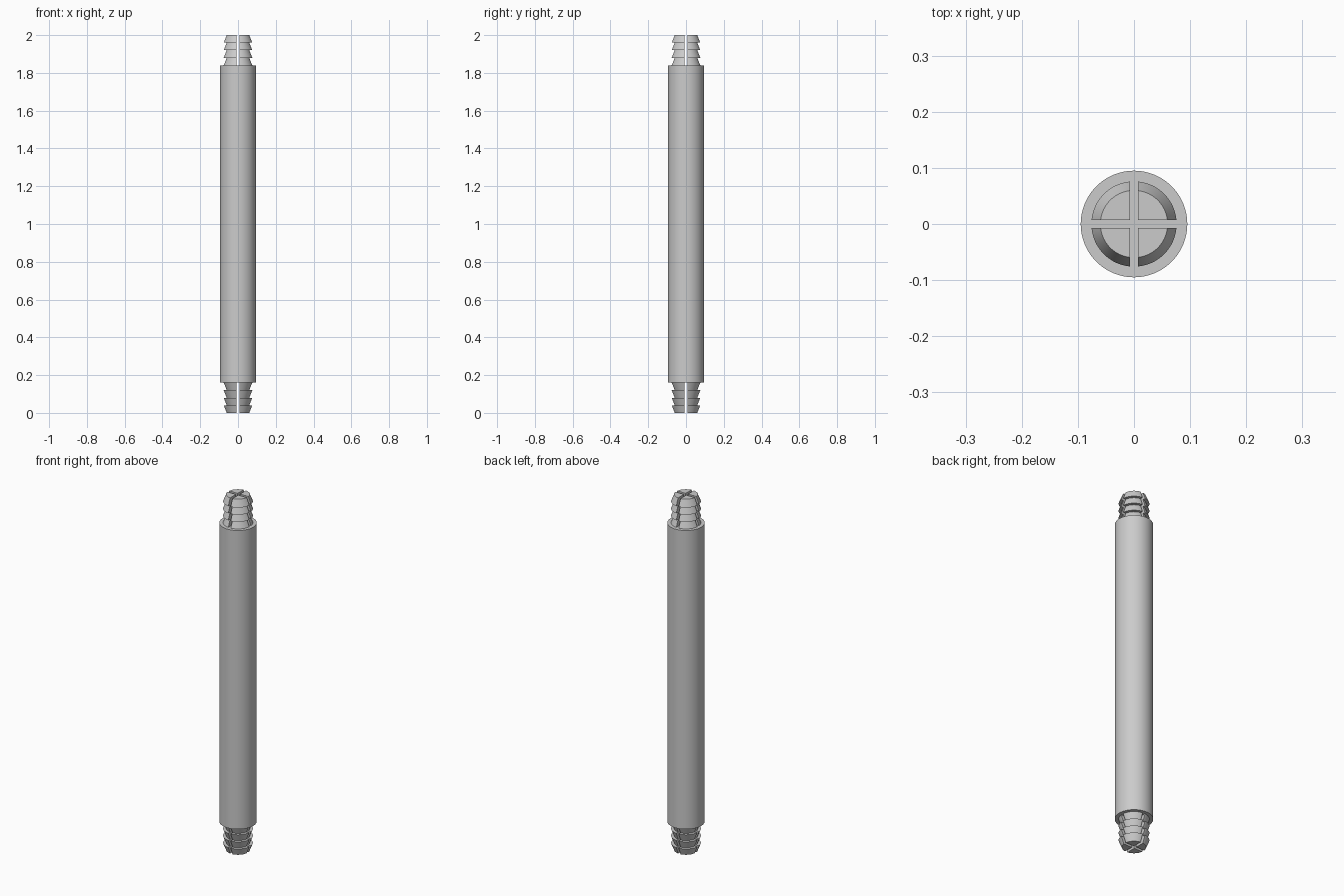
import bpy, bmesh, math

cube = bpy.data.objects.get("Cube")
if cube:
    bpy.data.objects.remove(cube)

HEIGHT, END = 2.0, 0.16            # full length, length of each barbed end
BODY_R, TIP_R, LIP_R = 0.095, 0.06, 0.076
SLOT = 0.0075                      # half width of the cross slot
BARBS, ARC = 4, 20

grey = bpy.data.materials.new("grey plastic")
grey.use_nodes = True
grey.diffuse_color = (0.6, 0.6, 0.6, 1)
grey.node_tree.nodes["Principled BSDF"].inputs["Base Color"].default_value = (0.6, 0.6, 0.6, 1)


def finish(bm, name):
    bmesh.ops.recalc_face_normals(bm, faces=bm.faces)
    mesh = bpy.data.meshes.new(name)
    bm.to_mesh(mesh)
    bm.free()
    obj = bpy.data.objects.new(name, mesh)
    bpy.context.collection.objects.link(obj)
    mesh.materials.append(grey)
    bpy.ops.object.select_all(action='DESELECT')
    obj.select_set(True)
    bpy.context.view_layer.objects.active = obj
    bpy.ops.object.shade_smooth_by_angle(angle=math.radians(25))
    return obj


def quarter_ring(bm, radius, z, turn):
    """Quarter-circle section with its square corner set back by the slot."""
    start = math.asin(SLOT / radius)
    points = [(SLOT, SLOT)]
    for i in range(ARC + 1):
        a = start + (math.pi / 2 - 2 * start) * i / ARC
        points.append((radius * math.cos(a), radius * math.sin(a)))
    c, s = math.cos(turn), math.sin(turn)
    return [bm.verts.new((x * c - y * s, x * s + y * c, z)) for x, y in points]


def barbed_end(name, base, direction):
    """Four slotted prongs whose barbs flare towards the body."""
    bm = bmesh.new()
    pitch = END / BARBS
    for q in range(4):
        rings = []
        for b in range(BARBS):
            for radius, step in ((LIP_R, b), (TIP_R, b + 1)):
                z = base + direction * pitch * step
                rings.append(quarter_ring(bm, radius, z, q * math.pi / 2))
        for low, high in zip(rings, rings[1:]):
            n = len(low)
            for i in range(n):
                j = (i + 1) % n
                # the inner corner is shared where a lip steps in
                bm.faces.new((low[i], low[j], high[j], high[i]))
        bm.faces.new(rings[0])
        bm.faces.new(rings[-1])
    bmesh.ops.remove_doubles(bm, verts=bm.verts, dist=1e-5)
    return finish(bm, name)


# Main cylinder
bm = bmesh.new()
bmesh.ops.create_cone(bm, cap_ends=True, segments=96, radius1=BODY_R,
                      radius2=BODY_R, depth=HEIGHT - 2 * END)
bmesh.ops.translate(bm, verts=bm.verts, vec=(0, 0, HEIGHT / 2))
finish(bm, "body")

# Barbed prongs at both ends
barbed_end("top_barbs", HEIGHT - END, 1)
barbed_end("bottom_barbs", END, -1)
